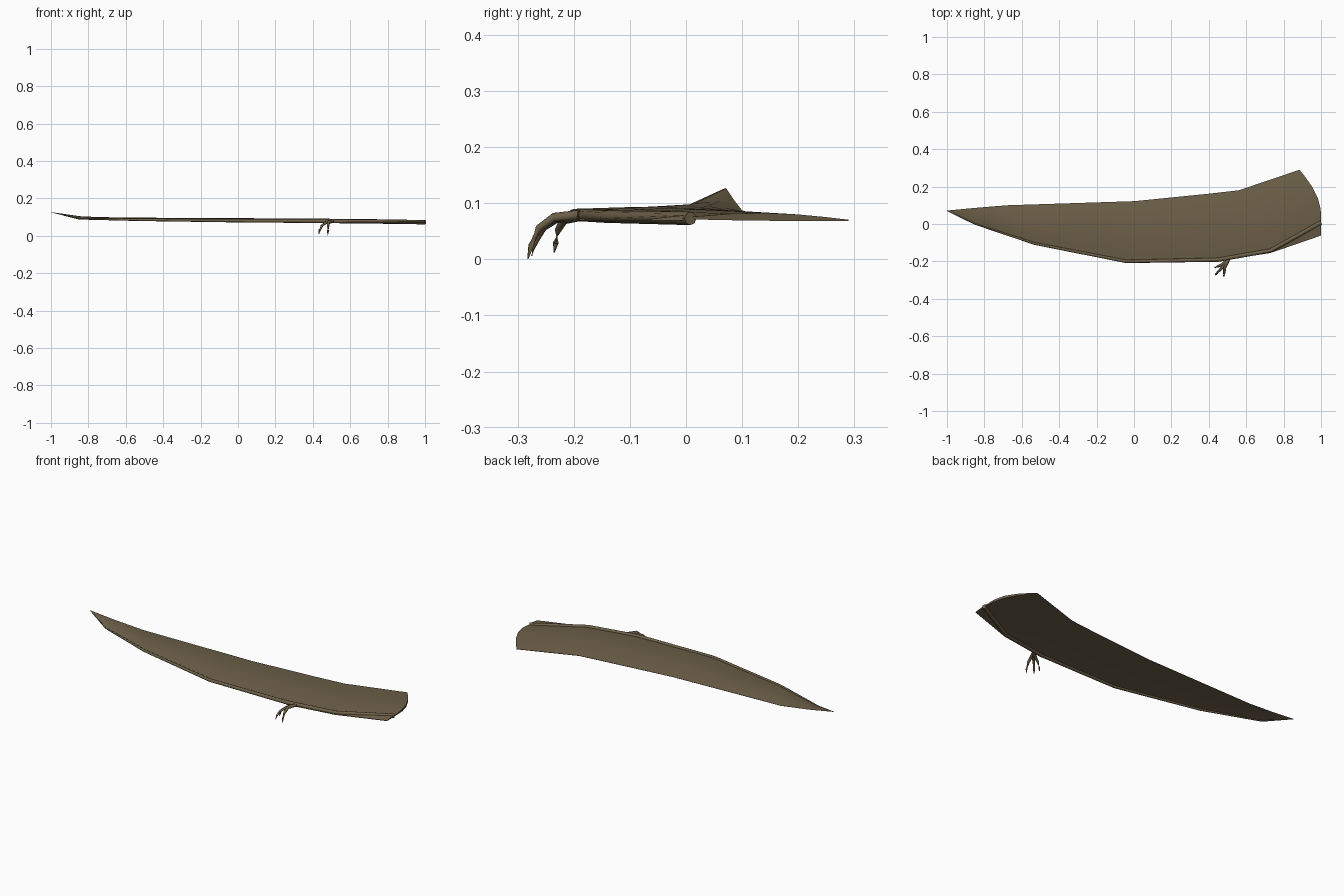
import bpy, bmesh, math
from mathutils import Vector

if "Cube" in bpy.data.objects:
    bpy.data.objects.remove(bpy.data.objects["Cube"])

mat = bpy.data.materials.new("brown hide")
mat.diffuse_color = (0.155, 0.118, 0.066, 1)
mat.use_nodes = True
mat.node_tree.nodes["Principled BSDF"].inputs["Base Color"].default_value = mat.diffuse_color


def finish(ob, angle):
    ob.data.materials.clear()
    ob.data.materials.append(mat)
    bpy.ops.object.select_all(action='DESELECT')
    ob.select_set(True)
    bpy.context.view_layer.objects.active = ob
    bpy.ops.object.shade_smooth_by_angle(angle=math.radians(angle))


def loft(name, rings, angle=50):
    """Skin a list of closed rings and cap both ends."""
    bm = bmesh.new()
    vs = [[bm.verts.new(p) for p in r] for r in rings]
    n = len(vs[0])
    for a, b in zip(vs, vs[1:]):
        for i in range(n):
            j = (i + 1) % n
            bm.faces.new((a[i], a[j], b[j], b[i]))
    bm.faces.new(vs[0][::-1])
    bm.faces.new(vs[-1])
    bmesh.ops.remove_doubles(bm, verts=bm.verts, dist=0.0001)
    bmesh.ops.recalc_face_normals(bm, faces=bm.faces)
    me = bpy.data.meshes.new(name)
    bm.to_mesh(me)
    bm.free()
    ob = bpy.data.objects.new(name, me)
    bpy.context.collection.objects.link(ob)
    finish(ob, angle)


def tube(name, pts, sides=8):
    """Tapered limb through (x, y, z, radius) points."""
    ps = [Vector(p[:3]) for p in pts]
    rings = []
    for i, p in enumerate(ps):
        d = (ps[min(i + 1, len(ps) - 1)] - ps[max(i - 1, 0)]).normalized()
        ref = Vector((0, 0, 1)) if abs(d.z) < 0.9 else Vector((1, 0, 0))
        u = d.cross(ref).normalized()
        v = d.cross(u)
        rings.append([p + pts[i][3] * (u * math.cos(k * math.tau / sides) + v * math.sin(k * math.tau / sides))
                      for k in range(sides)])
    loft(name, rings, 60)


# wing membrane: leading xyz, trailing xyz, camber, thickness, outward bulge
stations = [
    ((-1.0, .07, .126), (-.998, .072, .126), 0, .001, 0),
    ((-.85, .0, .092), (-.85, .086, .105), .003, .003, 0),
    ((-.53, -.105, .086), (-.68, .1, .087), .009, .005, 0),
    ((-.04, -.2, .081), (.0, .122, .081), .011, .007, 0),
    ((.45, -.19, .078), (.4, .162, .077), .011, .009, 0),
    ((.73, -.145, .075), (.56, .18, .076), .010, .011, .06),
    ((1.0, -.01, .073), (.885, .29, .07), .007, .012, .04),
]
rows = [0, .12, .3, .5, .7, .86, 1]
rings = []
for lead, trail, camber, thick, bulge in stations:
    a, b = Vector(lead), Vector(trail)
    top, under = [], []
    for t in rows:
        s = math.sin(math.pi * t)
        p = a.lerp(b, t) + Vector((bulge * s, 0, camber * s))
        h = thick * (0.15 + s) / 2
        top.append(p + Vector((0, 0, h * .6)))
        under.append(p - Vector((0, 0, h * 1.4)))
    rings.append(top + under[::-1])
loft("wing_membrane", rings)

# arm bone along the leading edge
tube("wing_arm", [(-.999, .07, .126, .001), (-.85, .0, .091, .004), (-.53, -.105, .086, .007),
                  (-.04, -.2, .081, .009), (.45, -.191, .079, .011), (.73, -.142, .076, .011),
                  (1.0, .008, .073, .012)])

# small membrane in front of the shoulder
front = [((.45, -.198), (.45, -.19)), ((.73, -.155), (.73, -.135)), ((1, -.062), (1, .01))]
loft("shoulder_membrane",
     [[(a[0], a[1], .072), (b[0], b[1], .080), (b[0], b[1], .069), (a[0], a[1], .069)]
      for a, b in front])

# three clawed fingers hanging from the wrist
fingers = [
    [(.505, -.19, .079, .009), (.485, -.235, .075, .008), (.482, -.262, .055, .007),
     (.481, -.276, .025, .005), (.48, -.282, .001, .001)],
    [(.505, -.19, .078, .009), (.475, -.23, .073, .008), (.45, -.255, .055, .006),
     (.438, -.269, .03, .005), (.433, -.275, .006, .001)],
    [(.505, -.19, .077, .009), (.47, -.218, .07, .008), (.445, -.228, .052, .006),
     (.434, -.232, .03, .005), (.43, -.235, .012, .001)],
]
for i, f in enumerate(fingers):
    tube("finger_%d" % (i + 1), f)
